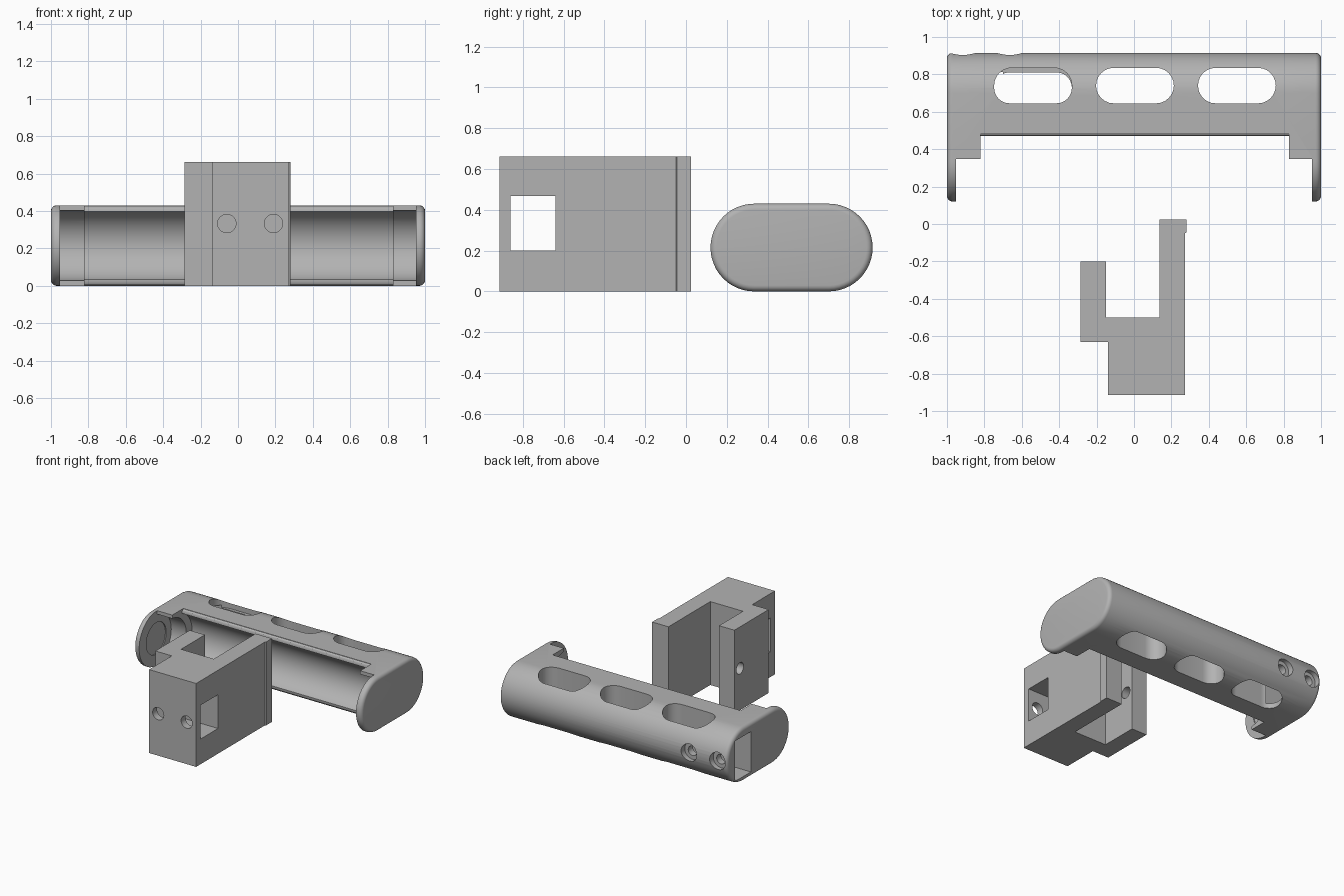
import bpy, bmesh, math
from mathutils import Matrix

if "Cube" in bpy.data.objects:
    bpy.data.objects.remove(bpy.data.objects["Cube"])

grey = bpy.data.materials.new("plain_grey")
grey.diffuse_color = (0.45, 0.45, 0.45, 1)
grey.use_nodes = True
grey.node_tree.nodes["Principled BSDF"].inputs["Base Color"].default_value = grey.diffuse_color


def make(name, rings):
    """Skin a closed solid through rings of matching 3D points."""
    bm = bmesh.new()
    loops = [[bm.verts.new(p) for p in ring] for ring in rings]
    n = len(loops[0])
    bm.faces.new(loops[0])
    bm.faces.new(loops[-1][::-1])
    for a, b in zip(loops, loops[1:]):
        for i in range(n):
            j = (i + 1) % n
            bm.faces.new((a[i], b[i], b[j], a[j]))
    bmesh.ops.recalc_face_normals(bm, faces=bm.faces)
    me = bpy.data.meshes.new(name)
    bm.to_mesh(me)
    bm.free()
    me.materials.append(grey)
    ob = bpy.data.objects.new(name, me)
    bpy.context.collection.objects.link(ob)
    return ob


def prism(pts, a, b, axis):
    """Extrude a 2D outline along an axis from a to b."""
    place = {'x': lambda p, t: (t, p[0], p[1]),
             'y': lambda p, t: (p[0], t, p[1]),
             'z': lambda p, t: (p[0], p[1], t)}[axis]
    return make("cutter", [[place(p, t) for p in pts] for t in (a, b)])


def rect(u0, u1, v0, v1):
    return [(u0, v0), (u1, v0), (u1, v1), (u0, v1)]


def circle(u, v, r, n=48):
    return [(u + r * math.cos(2 * math.pi * i / n),
             v + r * math.sin(2 * math.pi * i / n)) for i in range(n)]


def stadium(u0, u1, v, r, n=24):
    pts = []
    for u, start in ((u1, -math.pi / 2), (u0, math.pi / 2)):
        for i in range(n + 1):
            a = start + math.pi * i / n
            pts.append((u + r * math.cos(a), v + r * math.sin(a)))
    return pts


def cut(ob, cutter):
    mod = ob.modifiers.new("cut", 'BOOLEAN')
    mod.operation = 'DIFFERENCE'
    mod.solver = 'EXACT'
    mod.object = cutter
    bpy.context.view_layer.objects.active = ob
    bpy.ops.object.modifier_apply(modifier=mod.name)
    bpy.data.objects.remove(cutter)


# Handle body: stadium section with rounded ends
R, ZC, Y0, Y1, BEV = 0.215, 0.215, 0.335, 0.70, 0.03
ends = [(1 - BEV * (1 - math.cos(a)), BEV * (1 - math.sin(a)))
        for a in [math.pi / 2 * k / 5 for k in range(6)]]
sections = [(-x, d) for x, d in ends] + [(x, d) for x, d in reversed(ends)]
handle = make("handle", [[(x, y, z) for y, z in stadium(Y0, Y1, ZC, R - d)]
                         for x, d in sections])

# Front opening with softened lips, end steps and hollow
opening = [(0, -.1), (.50, -.1), (.486, .003), (.475, .010), (.47, .02),
           (.47, .41), (.475, .42), (.486, .427), (.50, .53), (0, .53)]
cut(handle, prism(opening, -0.82, 0.83, 'x'))
cut(handle, prism(rect(0, 0.347, -.1, .6), -0.952, 0.952, 'x'))
cut(handle, prism(circle(0.335, ZC, 0.188, 64), -0.952, 0.952, 'x'))
cut(handle, prism(circle(0.40, ZC, 0.195, 64), -0.82, 0.83, 'x'))

# Round recesses in the inner faces of both end caps
for s in (-1, 1):
    cut(handle, prism(circle(0.335, ZC, 0.125), s * 0.925, s * 0.96, 'x'))

# Slots through the handle; the left one keeps a narrow inner wall
for xc in (0.005, 0.55):
    cut(handle, prism(stadium(xc - .113, xc + .113, 0.74, 0.095, 12), -.1, .6, 'z'))
for z0, z1 in ((-.1, .09), (.34, .6)):
    cut(handle, prism(stadium(-.653, -.427, 0.74, 0.095, 12), z0, z1, 'z'))
cut(handle, prism(stadium(-.665, -.415, 0.728, 0.083, 12), -.05, .5, 'z'))

# Rectangular channel in the left end, with two counterbored screw holes
cut(handle, prism(rect(.615, .813, .04, .36), -1.1, -0.70, 'x'))
for x in (-0.915, -0.665):
    cut(handle, prism(circle(x, ZC, 0.068, 32), 0.868, 1.0, 'y'))
    cut(handle, prism(circle(x, ZC, 0.038, 32), 0.75, 1.0, 'y'))

# Bracket: extruded fork outline
outline = [(-.14, -.915), (.273, -.915), (.273, -.05), (.28, -.045), (.28, .025),
           (.137, .025), (.137, -.5), (-.15, -.5), (-.15, -.2),
           (-.285, -.2), (-.285, -.63), (-.14, -.63)]
bracket = prism(outline, 0, 0.662, 'z')
bracket.name = bracket.data.name = "bracket"

# Bracket window, front screw holes and cross hole in the short arm
cut(bracket, prism(rect(-.86, -.64, .2, .468), -.5, .5, 'x'))
for x in (-0.06, 0.19):
    cut(bracket, prism(circle(x, 0.333, 0.049, 32), -1.0, -0.75, 'y'))
cut(bracket, prism(circle(-.27, 0.333, 0.045, 32), -.4, -.05, 'x'))

for ob in (handle, bracket):
    bpy.ops.object.select_all(action='DESELECT')
    ob.select_set(True)
    bpy.context.view_layer.objects.active = ob
    bpy.ops.object.shade_smooth_by_angle(angle=math.radians(30))
